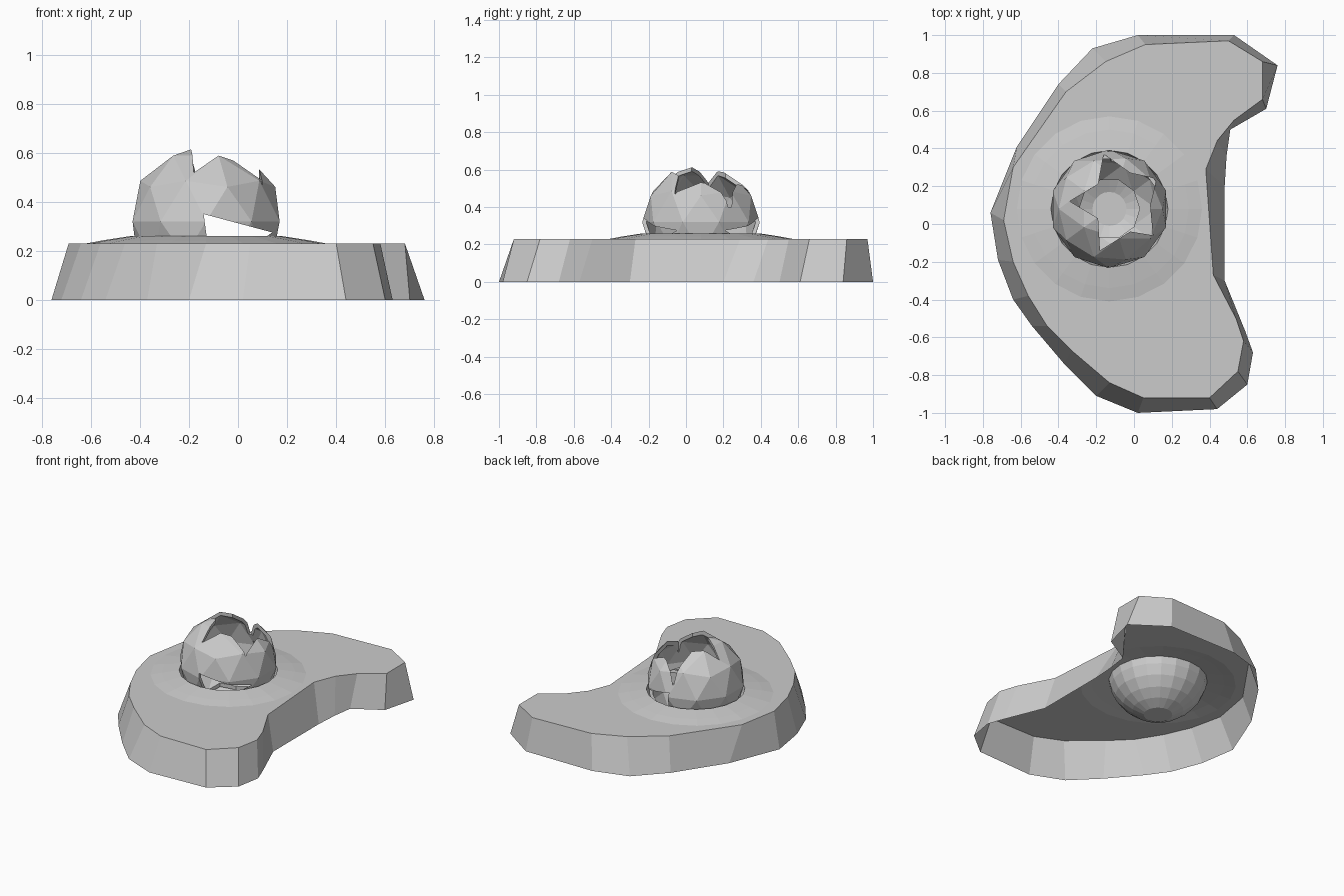
import bpy, bmesh
from math import sin, cos, tau
from mathutils import Vector, Matrix

if "Cube" in bpy.data.objects:
    bpy.data.objects.remove(bpy.data.objects["Cube"])

CX, CY = -0.13, 0.08      # nest / shell axis
TOP = 0.23


def make_object(name, bm):
    bmesh.ops.recalc_face_normals(bm, faces=bm.faces[:])
    mesh = bpy.data.meshes.new(name)
    bm.to_mesh(mesh)
    bm.free()
    ob = bpy.data.objects.new(name, mesh)
    bpy.context.collection.objects.link(ob)
    return ob


def ring_faces(bm, a, b):
    n = len(a)
    for i in range(n):
        j = (i + 1) % n
        bm.faces.new((a[i], a[j], b[j], b[i]))


def prism(name, start, end):
    bm = bmesh.new()
    a = [bm.verts.new(p) for p in start]
    b = [bm.verts.new(p) for p in end]
    ring_faces(bm, a, b)
    bm.faces.new(a)
    bm.faces.new(b)
    ob = make_object(name, bm)
    ob.hide_render = True
    return ob


# Crescent slab outline: (bottom x, bottom y, top x, top y)
outline = [
    (0.53, 1.0, 0.50, 0.97), (0.76, 0.84, 0.68, 0.86), (0.70, 0.61, 0.68, 0.66),
    (0.51, 0.50, 0.53, 0.55), (0.49, 0.36, 0.44, 0.44), (0.48, 0.20, 0.38, 0.29),
    (0.48, -0.30, 0.42, -0.27), (0.59, -0.57, 0.54, -0.50), (0.63, -0.68, 0.58, -0.62),
    (0.60, -0.85, 0.55, -0.78), (0.44, -0.98, 0.40, -0.92), (0.02, -1.0, 0.05, -0.92),
    (-0.20, -0.91, -0.13, -0.84), (-0.37, -0.74, -0.33, -0.67), (-0.54, -0.54, -0.46, -0.54),
    (-0.64, -0.40, -0.56, -0.38), (-0.72, -0.19, -0.64, -0.20), (-0.76, 0.06, -0.69, 0.02),
    (-0.62, 0.41, -0.64, 0.30), (-0.40, 0.74, -0.36, 0.70), (-0.22, 0.93, -0.15, 0.86),
    (0.02, 1.0, 0.06, 0.95),
]
bm = bmesh.new()
low = [bm.verts.new((p[0], p[1], 0)) for p in outline]
high = [bm.verts.new((p[2], p[3], TOP)) for p in outline]
ring_faces(bm, low, high)

# Nest: gentle mound around a round bowl (radius, height)
profile = [(0.49, TOP), (0.42, 0.243), (0.31, 0.26), (0.30, 0.214), (0.27, 0.15),
           (0.22, 0.09), (0.16, 0.045), (0.09, 0.012)]
rings = [[bm.verts.new((CX + r * cos(tau * i / 20), CY + r * sin(tau * i / 20), z))
          for i in range(20)] for r, z in profile]
for a, b in zip(rings, rings[1:]):
    ring_faces(bm, a, b)
bm.faces.new(rings[-1])

# Flat top between the slab outline and the mound
edges = [bm.edges.get((loop[i - 1], loop[i]))
         for loop in (high, rings[0]) for i in range(len(loop))]
bmesh.ops.triangle_fill(bm, edges=edges, use_beauty=True, normal=Vector((0, 0, 1)))
make_object("nest_base", bm)

# Broken egg shell: thick faceted ball
bm = bmesh.new()
bmesh.ops.create_icosphere(bm, subdivisions=2, radius=0.315,
                           matrix=Matrix.Translation((CX, CY, 0.32)))
shell = make_object("broken_egg_shell", bm)
solid = shell.modifiers.new("thickness", 'SOLIDIFY')
solid.thickness = 0.022
solid.offset = -1

# Openings: jagged top, low side gap, round bottom
star = [(-0.16, 0.37), (-0.19, 0.21), (-0.34, 0.12), (-0.19, 0.03), (-0.18, -0.14),
        (-0.02, -0.04), (0.10, -0.06), (0.085, 0.10), (0.12, 0.24), (-0.02, 0.27)]
gap = [(-0.14, 0.35), (0.14, 0.275), (0.0, 0.18), (-0.12, 0.20)]
disc = [(CX + 0.16 * cos(tau * i / 10), CY + 0.16 * sin(tau * i / 10)) for i in range(10)]
cutters = [
    prism("top_cutter", [(x, y, 0.4) for x, y in star], [(x, y, 0.8) for x, y in star]),
    prism("gap_cutter", [(x, -0.5, z) for x, z in gap], [(x, 0.6, z) for x, z in gap]),
    prism("bottom_cutter", [(x, y, -0.1) for x, y in disc], [(x, y, 0.15) for x, y in disc]),
]
for c in cutters:
    cut = shell.modifiers.new(c.name, 'BOOLEAN')
    cut.operation = 'DIFFERENCE'
    cut.solver = 'EXACT'
    cut.object = c

# Apply the cuts and drop the helpers
bpy.context.view_layer.objects.active = shell
for m in list(shell.modifiers):
    bpy.ops.object.modifier_apply(modifier=m.name)
for c in cutters:
    bpy.data.objects.remove(c)
